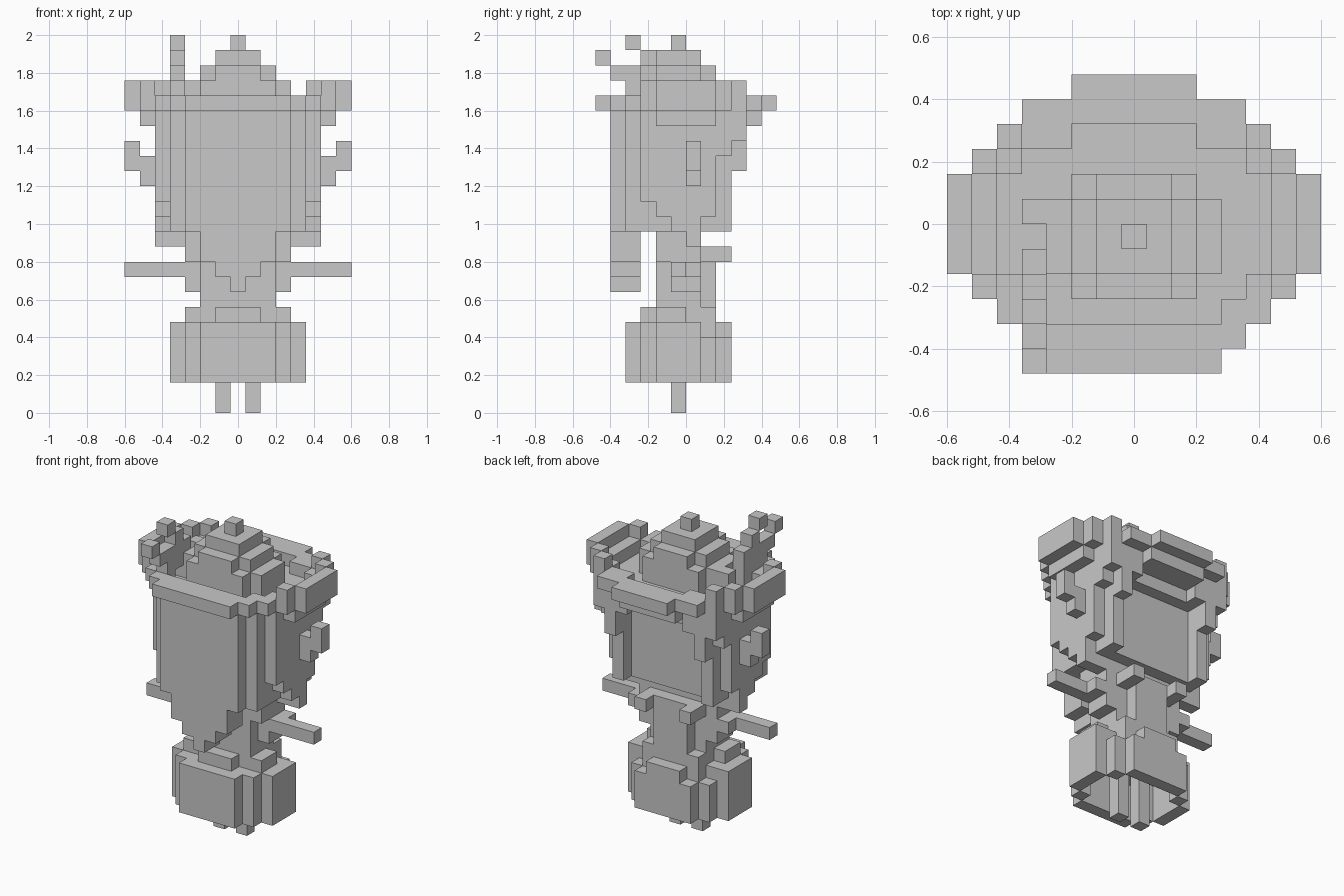
import bpy, bmesh
from mathutils import Vector

V = 0.08                                # cube size
ORIGIN = Vector((-0.6, -0.48, 0.0))     # corner of the cube lattice
grey = bpy.data.materials.new("grey")
grey.diffuse_color = (0.58, 0.58, 0.58, 1)
filled = set()
parts = {}


def box(x0, x1, y0, y1, z0, z1):
    """Lattice cells inside a box given in units."""
    lo = [round((a - o) / V) for a, o in zip((x0, y0, z0), ORIGIN)]
    hi = [round((a - o) / V) for a, o in zip((x1, y1, z1), ORIGIN)]
    return {(i, j, k) for i in range(lo[0], hi[0])
            for j in range(lo[1], hi[1]) for k in range(lo[2], hi[2])}


def add(name, *b, mirror=False):
    """Fill a box of cubes, and optionally its twin across x."""
    cells = box(*b)
    if mirror:
        cells |= {(14 - i, j, k) for i, j, k in cells}
    parts.setdefault(name, set()).update(cells - filled)
    filled.update(cells)


def mid(name, w, y0, y1, z0, z1):
    add(name, -w, w, y0, y1, z0, z1)


def pair(name, *b):
    add(name, *b, mirror=True)


def carve(name, w, y0, y1, z0, z1):
    cells = box(-w, w, y0, y1, z0, z1)
    parts[name] -= cells
    filled.difference_update(cells)


# rounded lower body, open underneath
for w, y0, y1 in ((0.20, -0.32, 0.24), (0.28, -0.24, 0.16), (0.36, -0.16, 0.08)):
    mid("lower_body", w, y0, y1, 0.16, 0.40)
for w, y0, y1 in ((0.36, -0.16, 0.08), (0.28, -0.24, 0.08),
                  (0.20, -0.32, 0.16), (0.12, 0.16, 0.24)):
    mid("lower_body", w, y0, y1, 0.40, 0.48)
carve("lower_body", 0.28, -0.16, 0.08, 0.16, 0.40)
carve("lower_body", 0.20, -0.24, 0.16, 0.16, 0.40)

# legs reaching up into the body
pair("legs", 0.04, 0.12, -0.08, 0, 0, 0.40)

# belt
mid("belt", 0.20, -0.16, 0.16, 0.48, 0.56)
mid("belt", 0.12, -0.24, -0.16, 0.48, 0.56)
pair("belt", 0.20, 0.28, -0.16, 0, 0.48, 0.56)

# chest, shoulders and arms
mid("chest", 0.20, -0.16, 0.08, 0.56, 0.96)
mid("chest", 0.12, 0.08, 0.16, 0.56, 0.88)
pair("shoulders", 0.20, 0.28, -0.08, 0.08, 0.64, 0.80)
pair("shoulders", 0.20, 0.28, -0.16, 0.08, 0.80, 0.96)
pair("collar", 0.12, 0.20, 0.08, 0.24, 0.80, 0.88)
pair("arms", 0.20, 0.36, -0.08, 0.08, 0.72, 0.80)
pair("arms", 0.36, 0.60, -0.08, 0, 0.72, 0.80)

# head core
mid("head", 0.36, -0.24, 0.16, 0.96, 1.60)
# cheeks tapering towards the bottom
for y0, y1, z0, z1 in ((-0.24, 0.24, 1.36, 1.60), (-0.24, 0.16, 1.12, 1.36),
                       (-0.16, 0.16, 1.04, 1.12), (-0.08, 0.08, 0.96, 1.04),
                       (0, 0.08, 0.88, 0.96)):
    pair("cheeks", 0.36, 0.44, y0, y1, z0, z1)
pair("cheeks", 0.28, 0.36, 0, 0.08, 0.88, 0.96)
# ears
pair("ears", 0.44, 0.52, 0, 0.08, 1.20, 1.36)
pair("ears", 0.52, 0.60, 0, 0.08, 1.28, 1.44)

# stepped front slab narrowing to a point
mid("beard", 0.28, -0.40, -0.32, 0.96, 1.60)
mid("beard", 0.36, -0.32, -0.24, 0.96, 1.60)
for w, z in ((0.20, 0.80), (0.12, 0.72), (0.04, 0.64)):
    mid("beard", w, -0.40, -0.24, z, 0.96)

# hair at the back: corner columns and a stepped fringe
pair("back_hair", 0.28, 0.36, 0.16, 0.24, 0.96, 1.60)
mid("back_hair", 0.28, 0.16, 0.24, 1.44, 1.60)
pair("back_hair", 0.36, 0.44, 0.24, 0.32, 1.44, 1.60)
pair("back_hair", 0.28, 0.36, 0.24, 0.32, 1.28, 1.60)
pair("back_hair", 0.20, 0.28, 0.24, 0.32, 1.44, 1.60)
mid("back_hair", 0.20, 0.24, 0.32, 1.52, 1.60)
mid("back_hair", 0.20, 0.32, 0.40, 1.52, 1.60)

# upturned brim
pair("brim", 0.44, 0.52, -0.16, 0.16, 1.52, 1.68)
pair("brim", 0.52, 0.60, -0.16, 0.16, 1.60, 1.76)
pair("brim", 0.36, 0.52, -0.24, -0.16, 1.60, 1.68)
pair("brim", 0.36, 0.52, 0.16, 0.24, 1.60, 1.68)
pair("brim", 0.44, 0.52, -0.24, -0.16, 1.68, 1.76)
pair("brim", 0.44, 0.52, 0.16, 0.24, 1.68, 1.76)
pair("brim", 0.28, 0.44, -0.32, -0.24, 1.60, 1.68)
mid("brim", 0.36, -0.40, -0.32, 1.60, 1.68)
mid("brim", 0.28, -0.48, -0.40, 1.60, 1.68)
pair("brim", 0.20, 0.44, 0.24, 0.32, 1.60, 1.68)
pair("brim", 0.36, 0.44, 0.24, 0.32, 1.68, 1.76)
mid("brim", 0.36, 0.32, 0.40, 1.60, 1.68)
mid("brim", 0.20, 0.40, 0.48, 1.60, 1.68)

# stepped hat crown
for w, y0, y1, z0, z1 in ((0.28, -0.16, 0.08, 1.60, 1.76), (0.20, -0.24, 0.16, 1.60, 1.76),
                          (0.20, -0.16, 0.08, 1.76, 1.84), (0.12, -0.24, 0.16, 1.76, 1.84),
                          (0.12, -0.16, 0.08, 1.84, 1.92), (0.04, -0.08, 0, 1.92, 2.0)):
    mid("hat_crown", w, y0, y1, z0, z1)

# feather on one side
for y0, y1, z0, z1 in ((-0.32, -0.24, 1.68, 1.84), (-0.40, -0.32, 1.76, 1.84),
                       (-0.48, -0.40, 1.84, 1.92), (-0.24, -0.16, 1.68, 1.92),
                       (-0.32, -0.24, 1.92, 2.0), (-0.16, -0.08, 1.60, 1.84),
                       (0, 0.08, 1.60, 1.76)):
    add("feather", -0.36, -0.28, y0, y1, z0, z1)

# turn every part into a shell of its exposed cube faces
for name, cells in parts.items():
    bm = bmesh.new()
    for c in sorted(cells):
        for axis in range(3):
            for side in (0, 1):
                n = list(c)
                n[axis] += 2 * side - 1
                if tuple(n) in filled:
                    continue
                u, v = (axis + 1) % 3, (axis + 2) % 3
                ring = []
                for a, b in ((0, 0), (1, 0), (1, 1), (0, 1)):
                    p = Vector(c)
                    p[axis] += side
                    p[u] += a
                    p[v] += b
                    ring.append(bm.verts.new(ORIGIN + p * V))
                bm.faces.new(ring if side else ring[::-1])
    bmesh.ops.remove_doubles(bm, verts=bm.verts, dist=0.001)
    bmesh.ops.dissolve_limit(bm, angle_limit=0.01, verts=bm.verts, edges=bm.edges)
    mesh = bpy.data.meshes.new(name)
    bm.to_mesh(mesh)
    bm.free()
    mesh.materials.append(grey)
    bpy.context.collection.objects.link(bpy.data.objects.new(name, mesh))
